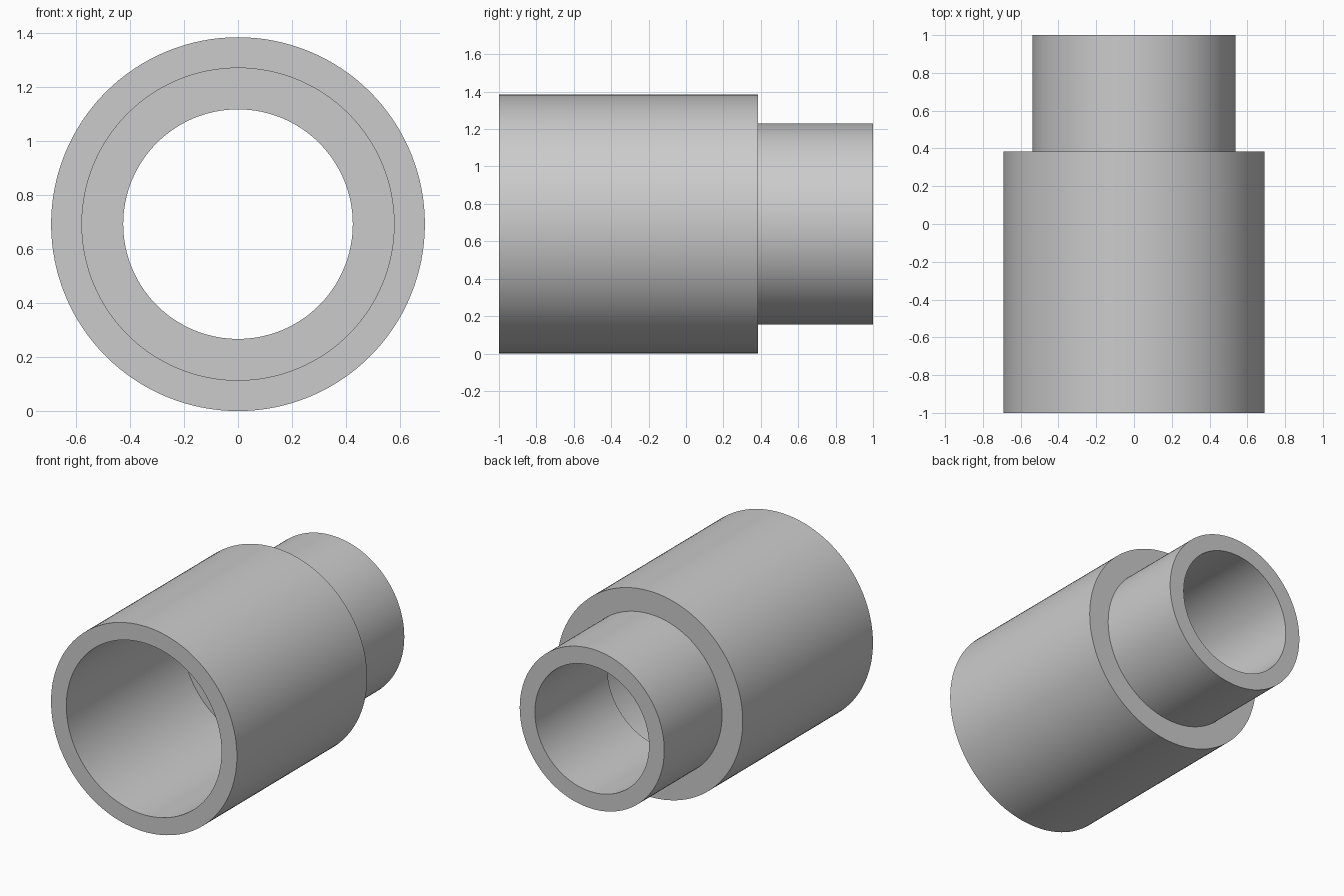
import bpy
import bmesh
from math import radians
from mathutils import Vector

cube = bpy.data.objects.get("Cube")
if cube:
    bpy.data.objects.remove(cube, do_unlink=True)

AXIS_Z = 0.692
SIDES = 128

grey = bpy.data.materials.new("plain grey")
grey.use_nodes = True
colour = (0.6, 0.6, 0.6, 1)
grey.diffuse_color = colour
grey.node_tree.nodes["Principled BSDF"].inputs["Base Color"].default_value = colour


def lathe(name, profile):
    """Spin a closed (radius, y) profile about the lengthwise axis."""
    bm = bmesh.new()
    verts = [bm.verts.new((r, y, AXIS_Z)) for r, y in profile]
    edges = [bm.edges.new((a, b)) for a, b in zip(verts, verts[1:] + verts[:1])]
    bmesh.ops.spin(bm, geom=verts + edges, cent=Vector((0, 0, AXIS_Z)),
                   axis=(0, 1, 0), angle=radians(360), steps=SIDES)
    bmesh.ops.remove_doubles(bm, verts=bm.verts, dist=0.0005)
    bmesh.ops.recalc_face_normals(bm, faces=bm.faces)
    mesh = bpy.data.meshes.new(name)
    bm.to_mesh(mesh)
    bm.free()
    mesh.materials.append(grey)
    obj = bpy.data.objects.new(name, mesh)
    bpy.context.collection.objects.link(obj)
    bpy.ops.object.select_all(action="DESELECT")
    obj.select_set(True)
    bpy.context.view_layer.objects.active = obj
    bpy.ops.object.shade_smooth_by_angle(angle=radians(30))
    return obj


# Wide socket, outer shoulder, narrow spigot, then back through the stepped bore
lathe("stepped_sleeve", [
    (0.692, -1.0), (0.692, 0.385), (0.538, 0.385), (0.538, 1.0),
    (0.425, 1.0), (0.425, 0.23), (0.578, 0.23), (0.578, -1.0),
])
